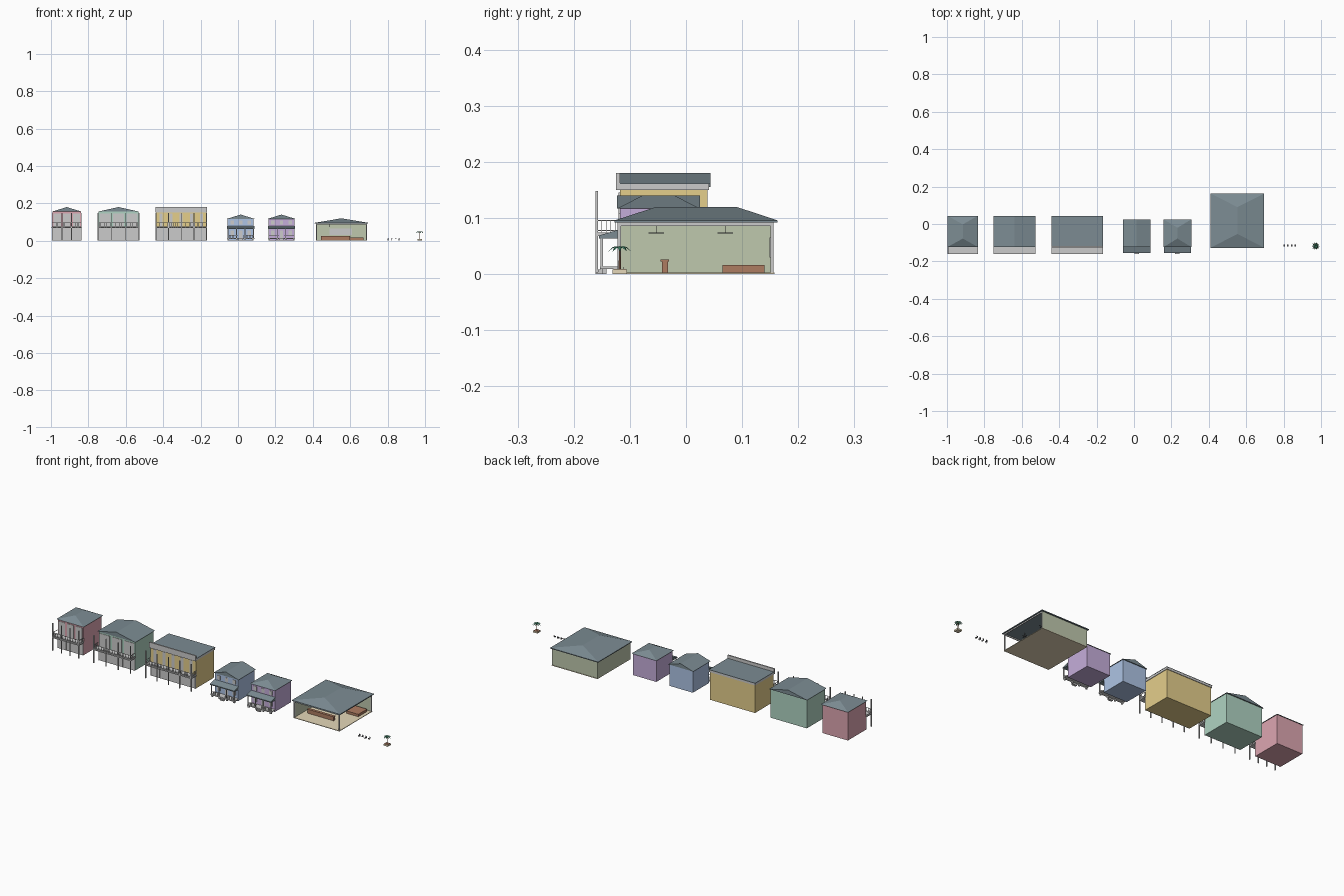
import bpy, bmesh, math
from mathutils import Matrix, Vector

if "Cube" in bpy.data.objects:
    bpy.data.objects.remove(bpy.data.objects["Cube"])

COL = {"pink": (.72, .38, .44), "mint": (.43, .65, .54), "yellow": (.78, .62, .26),
       "blue": (.42, .55, .78), "purple": (.56, .42, .70), "sage": (.52, .58, .42),
       "slate": (.20, .26, .29), "tan": (.78, .68, .48), "brown": (.42, .20, .12),
       "leaf": (.06, .28, .17), "dark": (.16, .16, .17)}
MATS = {}
for n, c in COL.items():
    MATS[n] = bpy.data.materials.new(n)
    MATS[n].diffuse_color = (*c, 1)


def finish(name, bm, col=None):
    me = bpy.data.meshes.new(name)
    bmesh.ops.recalc_face_normals(bm, faces=bm.faces)
    bm.to_mesh(me)
    bm.free()
    ob = bpy.data.objects.new(name, me)
    bpy.context.collection.objects.link(ob)
    if col:
        me.materials.append(MATS[col])
    return ob


def boxes(name, lst, col=None):
    """One object from boxes given as (x0, x1, y0, y1, z0, z1)."""
    bm = bmesh.new()
    for x0, x1, y0, y1, z0, z1 in lst:
        m = Matrix.Translation(((x0 + x1) / 2, (y0 + y1) / 2, (z0 + z1) / 2))
        m = m @ Matrix.Diagonal((x1 - x0, y1 - y0, z1 - z0, 1))
        bmesh.ops.create_cube(bm, size=1, matrix=m)
    return finish(name, bm, col)


def hull(name, pts, faces, col):
    bm = bmesh.new()
    v = [bm.verts.new(p) for p in pts]
    for f in faces:
        bm.faces.new([v[i] for i in f])
    return finish(name, bm, col)


def hip_roof(name, x0, x1, y0, y1, z0, z1, r0, r1):
    """Ridge runs along y from r0 to r1; a gable when r0, r1 equal y0, y1."""
    xm = (x0 + x1) / 2
    hull(name, [(x0, y0, z0), (x1, y0, z0), (x1, y1, z0), (x0, y1, z0), (xm, r0, z1), (xm, r1, z1)],
         [(0, 1, 2, 3), (0, 1, 4), (2, 3, 5), (1, 2, 5, 4), (3, 0, 4, 5)], "slate")


def posts(name, xs, y, z0, z1, r, col=None):
    boxes(name, [(x - r, x + r, y - r, y + r, z0, z1) for x in xs], col)


def spread(a, b, n):
    return [a + (b - a) * i / (n - 1) for i in range(n)]


def railing(name, x0, x1, y0, y1, z0, z1):
    """Rails and balusters along the front and both ends."""
    t = .001
    b = []
    for z in (z0 + .004, z1):
        b += [(x0, x1, y0 - t, y0 + t, z - t, z + t)]
        b += [(x - t, x + t, y0, y1, z - t, z + t) for x in (x0, x1)]
    n = int((x1 - x0) / .007)
    b += [(x - .0006, x + .0006, y0 - .0006, y0 + .0006, z0, z1) for x in spread(x0, x1, n)]
    b += [(x - .0006, x + .0006, y - .0006, y + .0006, z0, z1)
          for x in (x0, x1) for y in spread(y0, y1, 6)]
    boxes(name, b)


def shop_house(tag, x0, x1, col, bays, fill, n_posts):
    """Two-storey block, grey shop front, upper doors and a street gallery."""
    f = -.118
    boxes(tag + "_walls", [(x0, x1, f, .038, 0, .155)], col)
    boxes(tag + "_shop_front", [(x0, x1, f - .002, f, 0, .068)])
    w = (x1 - x0) / bays
    panels = [(x0 + w * (i + .5 - fill / 2), x0 + w * (i + .5 + fill / 2)) for i in range(bays)]
    boxes(tag + "_upper_doors", [(a, b, f - .002, f, .074, .146) for a, b in panels])
    boxes(tag + "_shop_mullions", [(x - .0012, x + .0012, f - .004, f, 0, .066)
                                   for x in spread(x0 + .002, x1 - .002, bays + 1)])
    boxes(tag + "_gallery_deck", [(x0 - .004, x1 + .004, -.16, f, .068, .074)])
    railing(tag + "_gallery_rail", x0 - .002, x1 + .002, -.158, f, .074, .096)
    posts(tag + "_gallery_posts", spread(x0 - .001, x1 + .001, n_posts), -.159, 0, .148, .0022)


# Three shop houses
shop_house("pink_house", -.992, -.839, "pink", 3, .74, 4)
hip_roof("pink_house_roof", -.997, -.834, -.123, .044, .155, .18, -.078, -.002)
shop_house("mint_house", -.747, -.531, "mint", 3, .82, 4)
hip_roof("mint_house_roof", -.752, -.526, -.123, .044, .155, .18, -.123, .044)
shop_house("yellow_house", -.438, -.169, "yellow", 5, .3, 5)
boxes("yellow_house_cornice", [(-.441, -.166, -.122, .041, .15, .161)])
boxes("yellow_house_roof", [(-.442, -.165, -.118, .042, .161, .163)], "slate")
boxes("yellow_house_parapet", [(-.442, -.165, -.125, -.118, .15, .18)])


def cottage(tag, x0, x1, col, r0, r1):
    """Raised house with a lower front porch and steps."""
    f, xm = -.118, (x0 + x1) / 2
    boxes(tag + "_walls", [(x0, x1, f, .02, 0, .117)], col)
    hip_roof(tag + "_roof", x0 - .005, x1 + .005, -.123, .025, .117, .14, r0, r1)
    # porch canopy, sloping down to the street
    a, b = x0 - .003, x1 + .003
    hull(tag + "_porch_roof", [(a, -.155, .064), (b, -.155, .064), (b, f, .064), (a, f, .064),
                               (a, -.155, .069), (b, -.155, .069), (b, f, .08), (a, f, .08)],
         [(0, 1, 2, 3), (4, 5, 6, 7), (0, 1, 5, 4), (1, 2, 6, 5), (2, 3, 7, 6), (3, 0, 4, 7)], "slate")
    boxes(tag + "_porch_deck", [(a, b, -.153, f, .009, .014)])
    posts(tag + "_porch_piers", spread(x0 + .004, x1 - .004, 4), -.146, 0, .009, .004)
    boxes(tag + "_steps", [(xm - .012, xm + .012, -.153 - .004 * i, -.149 - .004 * i, 0, .012 - .004 * i)
                           for i in range(3)])
    posts(tag + "_porch_posts", spread(x0 + .001, x1 - .001, 4), -.15, .014, .064, .002)
    for s, u, v in (("left", x0, xm - .014), ("right", xm + .014, x1)):
        boxes(f"{tag}_porch_rail_{s}",
              [(u, v, -.151, -.149, .028, .030)] +
              [(x - .0006, x + .0006, -.1506, -.1494, .014, .028) for x in spread(u, v, 8)])
    w = (x1 - x0) / 3
    boxes(tag + "_doors_and_windows",
          [(x0 + w * (i + .3), x0 + w * (i + .7), f - .002, f, .014 if i == 1 else .026, .056)
           for i in range(3)] +
          [(x0 + w * (i + .3), x0 + w * (i + .7), f - .002, f, .086, .108) for i in range(3)])


# Two cottages
cottage("blue_cottage", -.055, .084, "blue", -.123, .025)
cottage("purple_cottage", .163, .302, "purple", -.078, -.02)

# Open market hall: closed at the back and left, open at the front and right
boxes("hall_floor", [(.417, .690, -.122, .158, 0, .003)], "tan")
boxes("hall_walls", [(.417, .421, -.12, .156, .003, .093), (.421, .688, .152, .156, .003, .093)], "sage")
boxes("hall_beams", [(.417, .690, -.122, -.118, .086, .093), (.686, .690, -.118, .156, .086, .093)])
boxes("hall_eaves", [(.410, .696, -.127, .163, .092, .096)], "slate")
hip_roof("hall_roof", .410, .696, -.127, .163, .096, .12, -.053, .09)
posts("hall_posts", [.420, .687], -.119, .003, .093, .0028)
posts("hall_back_post", [.687], .153, .003, .093, .0028)
boxes("hall_counter", [(.445, .60, -.043, -.032, .003, .023), (.443, .602, -.045, -.030, .023, .026)], "brown")
boxes("hall_table", [(.60, .672, .065, .14, .003, .016)], "brown")
boxes("hall_menu_panel", [(.49, .61, .149, .152, .03, .065)])
boxes("hall_ceiling_fans", [b for x in (.49, .62) for y in (-.053, .07) for b in (
    (x - .0008, x + .0008, y - .0008, y + .0008, .074, .093),
    (x - .014, x + .014, y - .002, y + .002, .073, .0745),
    (x - .002, x + .002, y - .014, y + .014, .073, .0745))], "dark")

# Row of cafe chairs
for i, x in enumerate(spread(.803, .862, 4)):
    t = .0007
    legs = [(x + a - t, x + a + t, -.115 + b - t, -.115 + b + t, 0, .012 if b > 0 else .006)
            for a in (-.003, .003) for b in (-.004, .004)]
    boxes(f"chair_{i + 1}", legs + [(x - .004, x + .004, -.12, -.11, .0055, .007),
                                    (x - .004, x + .004, -.1117, -.1103, .009, .013)], "dark")

# Palm in a planter
PX, PY = .972, -.118
boxes("planter", [(PX - .013, PX + .013, PY - .013, PY + .013, 0, .008)], "tan")
boxes("planter_soil", [(PX - .011, PX + .011, PY - .011, PY + .011, .008, .009)], "brown")
bm = bmesh.new()
bmesh.ops.create_cone(bm, cap_ends=True, segments=8, radius1=.0022, radius2=.0014, depth=.038,
                      matrix=Matrix.Translation((PX, PY, .027)))
finish("palm_trunk", bm, "brown")
bm = bmesh.new()
for k in range(10):
    a = math.tau * k / 10
    d, s = Vector((math.cos(a), math.sin(a), 0)), Vector((-math.sin(a), math.cos(a), 0))
    prev = None
    for r, z, w in ((0, .046, .001), (.007, .050, .003), (.014, .048, .003), (.021, .041, .0004)):
        c = Vector((PX, PY, z)) + d * r
        row = [bm.verts.new(c - s * w - Vector((0, 0, w / 2))), bm.verts.new(c),
               bm.verts.new(c + s * w - Vector((0, 0, w / 2)))]
        if prev:
            for j in (0, 1):
                bm.faces.new((prev[j], prev[j + 1], row[j + 1], row[j]))
        prev = row
finish("palm_fronds", bm, "leaf")

for m in bpy.data.materials:
    if m.users and not m.is_grease_pencil:
        m.use_nodes = True
        m.node_tree.nodes["Principled BSDF"].inputs["Base Color"].default_value = m.diffuse_color
